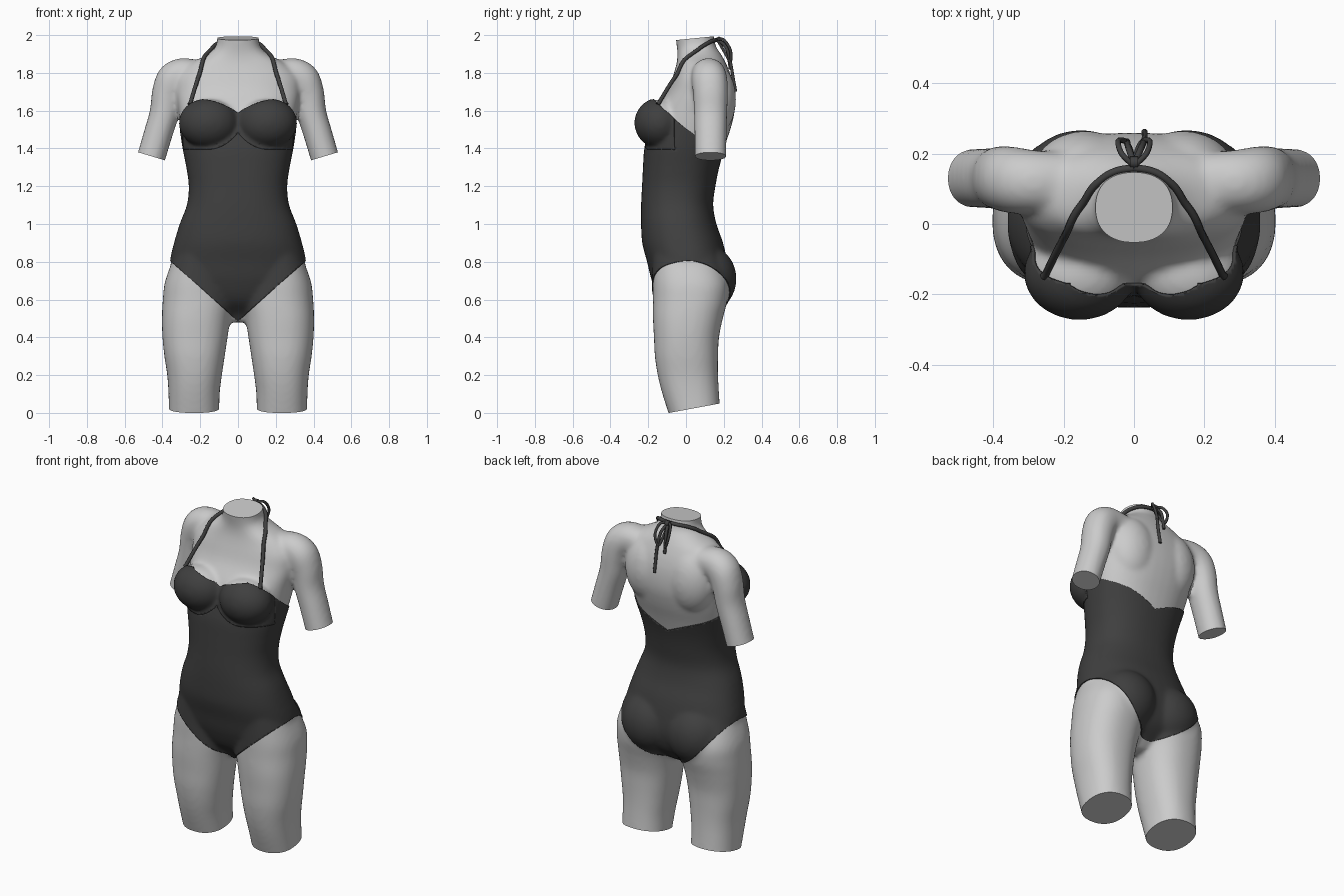
import bpy, bmesh, math
from mathutils import Vector
from mathutils.bvhtree import BVHTree

if "Cube" in bpy.data.objects:
    bpy.data.objects.remove(bpy.data.objects["Cube"])


def material(name, value):
    m = bpy.data.materials.new(name)
    m.use_nodes = True
    colour = (value, value, value, 1)
    m.diffuse_color = colour
    m.node_tree.nodes["Principled BSDF"].inputs["Base Color"].default_value = colour
    return m


SKIN = material("pale grey skin", 0.6)
CLOTH = material("charcoal cloth", 0.05)


def add_object(name, mesh, mat):
    ob = bpy.data.objects.new(name, mesh)
    bpy.context.collection.objects.link(ob)
    if mat:
        mesh.materials.clear()
        mesh.materials.append(mat)
    return ob


def smooth(ob, angle=40):
    bpy.ops.object.select_all(action="DESELECT")
    ob.select_set(True)
    bpy.context.view_layer.objects.active = ob
    bpy.ops.object.shade_smooth_by_angle(angle=math.radians(angle))


def spline(points, steps):
    """Catmull-Rom through tuples of any length."""
    pts = [points[0]] + list(points) + [points[-1]]
    out = []
    for a, b, c, d in zip(pts, pts[1:], pts[2:], pts[3:]):
        for i in range(steps):
            t = i / steps
            out.append([q + t / 2 * (r - p + t * (2*p - 5*q + 4*r - s + t * (3*(q - r) + s - p)))
                        for p, q, r, s in zip(a, b, c, d)])
    return out + [list(points[-1])]


def loft(bm, rings, side=1, power=2.3, n=40):
    """Closed tube of superellipse rings: x, y, z, half width, half depth, tilt."""
    loops = []
    for x, y, z, rx, ry, tilt in spline(rings, 5):
        loop = []
        for i in range(n):
            c, s = math.cos(math.tau * i / n), math.sin(math.tau * i / n)
            u = math.copysign(abs(c) ** (2 / power), c) * rx
            v = math.copysign(abs(s) ** (2 / power), s) * ry
            loop.append(bm.verts.new((side * (x + u * math.cos(tilt)), y + v, z + u * math.sin(tilt))))
        loops.append(loop)
    faces = [bm.faces.new(loops[0]), bm.faces.new(loops[-1])]
    for a, b in zip(loops, loops[1:]):
        for i in range(n):
            j = (i + 1) % n
            faces.append(bm.faces.new((a[i], a[j], b[j], b[i])))
    bmesh.ops.recalc_face_normals(bm, faces=faces)


def blob(bm, centre, radii):
    new = bmesh.ops.create_uvsphere(bm, u_segments=32, v_segments=20, radius=1)["verts"]
    for v in new:
        v.co = Vector(c + r * p for c, r, p in zip(centre, radii, v.co))


# Torso: height, half width, front y, back y
TORSO = [(2.06, .112, -.065, .14), (1.95, .114, -.05, .155), (1.9, .16, -.045, .185),
         (1.85, .25, -.05, .212), (1.78, .32, -.07, .24), (1.7, .33, -.1, .257),
         (1.6, .315, -.16, .258), (1.5, .303, -.19, .235), (1.4, .288, -.215, .2),
         (1.3, .268, -.222, .17), (1.2, .255, -.227, .15), (1.1, .265, -.232, .138),
         (1.0, .303, -.232, .155), (.9, .333, -.226, .19), (.8, .355, -.2, .212),
         (.7, .35, -.175, .22), (.6, .26, -.13, .19), (.53, .12, -.06, .12), (.48, .05, -.03, .06)]
# Leg: height, inner x, outer x, front y, back y
LEG = [(.85, .06, .33, -.17, .16), (.7, .03, .385, -.175, .22), (.6, .02, .398, -.175, .22),
       (.5, .04, .403, -.175, .195), (.4, .055, .4, -.17, .175), (.3, .07, .39, -.165, .17),
       (.2, .085, .375, -.15, .17), (.1, .097, .368, -.125, .175), (-.04, .1, .365, -.08, .185)]
# Arm: x, y, z, half width, half depth, tilt
ARM = [(.16, .12, 1.79, .07, .08, 1.5), (.28, .12, 1.79, .09, .09, 1.35), (.345, .125, 1.755, .095, .095, .85),
       (.375, .13, 1.68, .085, .092, .4), (.392, .13, 1.58, .078, .088, .29),
       (.425, .13, 1.47, .076, .085, .29), (.475, .13, 1.3, .075, .082, .29)]

bm = bmesh.new()
loft(bm, [(0, (f + b) / 2, z, w, (b - f) / 2, 0) for z, w, f, b in TORSO])
for side in (1, -1):
    loft(bm, [((i + o) / 2, (f + b) / 2, z, (o - i) / 2, (b - f) / 2, 0) for z, i, o, f, b in LEG], side)
    loft(bm, ARM, side, 2.1)
    blob(bm, (side * .155, -.14, 1.535), (.15, .125, .125))     # bust
    blob(bm, (side * .15, .11, .71), (.17, .152, .17))          # buttock
    blob(bm, (side * .14, .14, 1.66), (.15, .125, .2))          # shoulder blade
raw = bpy.data.meshes.new("raw")
bm.to_mesh(raw)
bm.free()

# Fuse the masses into one smooth skin
helper = add_object("fused_helper", raw, SKIN)
fuse = helper.modifiers.new("fuse", "REMESH")
fuse.mode, fuse.voxel_size = "VOXEL", .0125
soften = helper.modifiers.new("soften", "SMOOTH")
soften.factor, soften.iterations = .5, 10
fused = bpy.data.meshes.new_from_object(helper.evaluated_get(bpy.context.evaluated_depsgraph_get()))
bpy.data.objects.remove(helper)
body = bmesh.new()
body.from_mesh(fused)


def slice_end(point, normal, inside):
    """Cut a limb off flat and cap it."""
    faces = [f for f in body.faces if inside(f.calc_center_median())]
    geom = faces + list({e for f in faces for e in f.edges}) + list({v for f in faces for v in f.verts})
    bmesh.ops.bisect_plane(body, geom=geom, plane_co=point, plane_no=normal, clear_outer=True)
    bmesh.ops.holes_fill(body, edges=[e for e in body.edges if e.is_boundary], sides=0)


slice_end((0, .04, 1.983), (0, -.1, 1), lambda c: c.z > 1.9)
for side in (1, -1):
    slice_end((side * .457, .13, 1.358), (side * .3, 0, -1), lambda c: c.x * side > .34 and 1.2 < c.z < 1.5)
    slice_end((0, -.09, 0), (0, .185, -1), lambda c: c.x * side > 0 and c.z < .3)
body_mesh = bpy.data.meshes.new("body")
body.to_mesh(body_mesh)
smooth(add_object("body", body_mesh, SKIN))
tree = BVHTree.FromBMesh(body)


# Swimsuit outline: positive inside the cloth
def suit(p):
    x = abs(p.x)
    top = 1.585 + .068 * math.sin(math.pi * min(x, .38) / .4) - .75 * max(0, p.y + .17)
    t = max(0, min(1, (p.y + .1) / .25))
    t = t * t * (3 - 2 * t)
    leg = (1 - t) * (.52 + .9 * (x - .04)) + t * (.52 + .3 * (x / .36) ** 2)
    arm = .345 - x if p.z > 1.2 else 1
    return min(top - p.z, p.z - leg, arm)


def cups(p):
    return min(p.z - 1.395 - .085 * max(0, 1 - abs(p.x) / .15) ** 2, -.06 - p.y)


def below_cups(p):
    return -cups(p)


def garment(name, rules, thickness):
    g = body.copy()
    for rule in rules:
        fresh = []
        for e in list(g.edges):
            a, b = e.verts
            fa, fb = rule(a.co), rule(b.co)
            if fa * fb < 0:
                fresh.append(bmesh.utils.edge_split(e, a, fa / (fa - fb))[1])
        bmesh.ops.connect_verts(g, verts=fresh)
        bmesh.ops.delete(g, geom=[f for f in g.faces if rule(f.calc_center_median()) < 0], context="FACES")
    mesh = bpy.data.meshes.new(name)
    g.to_mesh(mesh)
    g.free()
    ob = add_object(name, mesh, CLOTH)
    mod = ob.modifiers.new("cloth thickness", "SOLIDIFY")
    mod.thickness, mod.offset = thickness, 1
    smooth(ob)


garment("swimsuit_body", [suit, below_cups], .006)
garment("swimsuit_cups", [suit, cups], .009)


# Cords: rounded tubes kept just above the skin
def cord(name, points, radius=.011):
    path = []
    for p in spline(points, 8):
        p = Vector(p)
        near, normal, _, _ = tree.find_nearest(p)
        if (p - near).dot(normal) < radius * .7:
            p = near + normal * radius * .7
        path.append(p)
    data = bpy.data.curves.new(name, "CURVE")
    data.dimensions, data.bevel_depth, data.bevel_resolution = "3D", radius, 2
    data.use_fill_caps = True
    line = data.splines.new("POLY")
    line.points.add(len(path) - 1)
    for q, p in zip(line.points, path):
        q.co = (*p, 1)
    data.materials.append(CLOTH)
    bpy.context.collection.objects.link(bpy.data.objects.new(name, data))


for side, word in ((1, "left"), (-1, "right")):
    cord(word + "_neck_strap", [(side * .255, -.15, 1.63), (side * .205, -.05, 1.79), (side * .15, .05, 1.91),
                                (side * .1, .12, 1.96), (0, .16, 1.975)])
    cord(word + "_bow_loop", [(0, .165, 1.975), (side * .035, .2, 1.975), (side * .045, .235, 1.92),
                              (side * .025, .235, 1.86), (side * .01, .21, 1.9), (0, .17, 1.97)], .008)
cord("long_tie_end", [(0, .17, 1.975), (.02, .215, 1.93), (.03, .24, 1.83), (.03, .26, 1.7)], .009)
cord("short_tie_end", [(0, .17, 1.975), (-.015, .215, 1.93), (-.02, .235, 1.82)], .009)
cord("bow_knot", [(-.012, .175, 1.975), (.012, .175, 1.975)], .017)
